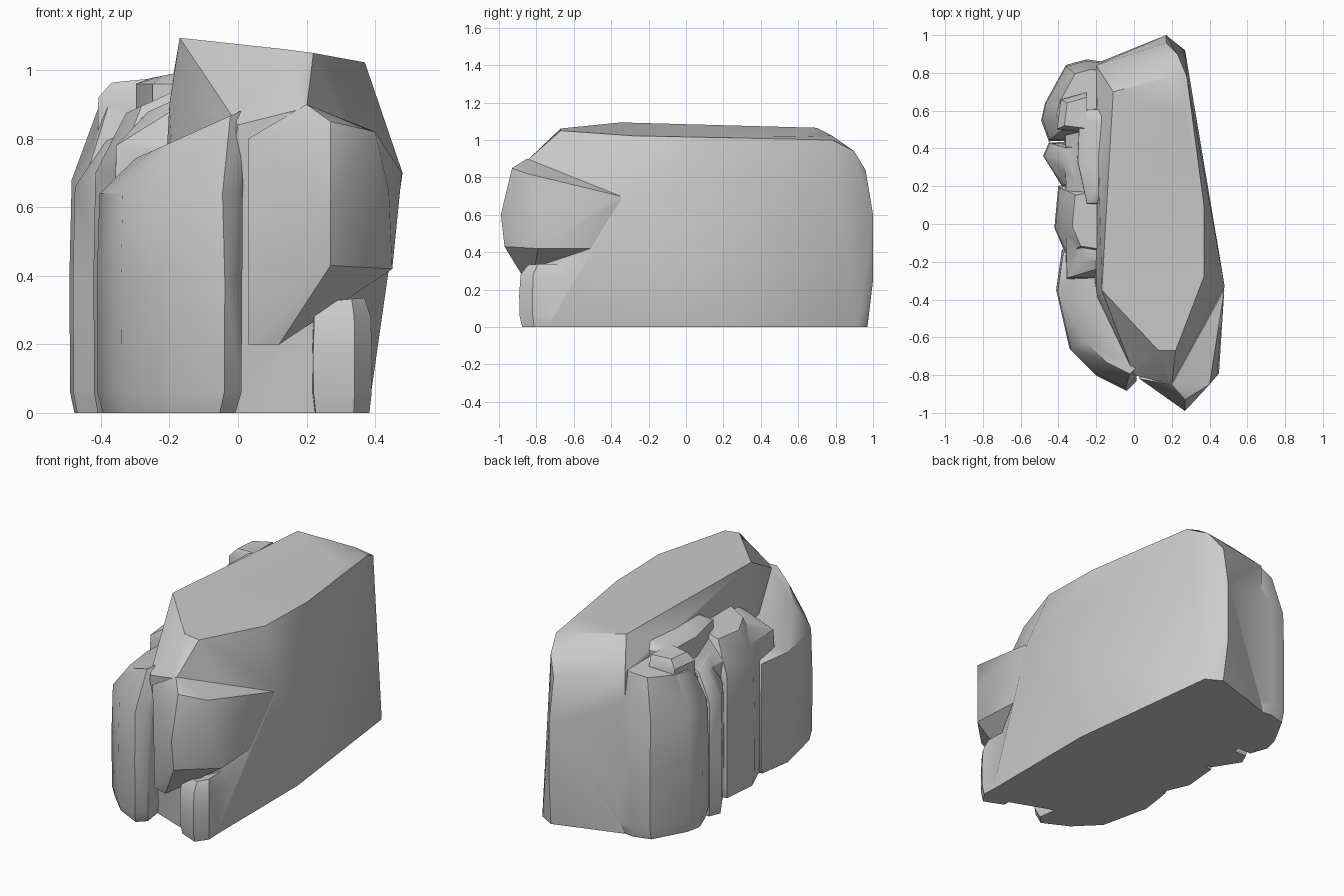
import bpy, bmesh
from mathutils import Vector

if "Cube" in bpy.data.objects:
    bpy.data.objects.remove(bpy.data.objects["Cube"])


def hull(name, pts):
    """One convex faceted stone chunk from its corner points."""
    bm = bmesh.new()
    for p in pts:
        bm.verts.new(p)
    res = bmesh.ops.convex_hull(bm, input=bm.verts)
    junk = {v for v in res["geom_interior"] + res["geom_unused"]
            if isinstance(v, bmesh.types.BMVert)}
    bmesh.ops.delete(bm, geom=list(junk), context='VERTS')
    bmesh.ops.recalc_face_normals(bm, faces=bm.faces)
    me = bpy.data.meshes.new(name)
    bm.to_mesh(me)
    bm.free()
    ob = bpy.data.objects.new(name, me)
    bpy.context.collection.objects.link(ob)
    return ob


def column(name, outline, shoulder, top, lean=.06, slope=.45, base=0.0):
    """Upright chunk: undercut foot, straight wall, crown leaning into the slab."""
    ring = [Vector(p) for p in outline]
    c = sum(ring, Vector((0, 0))) / len(ring)
    pts = []
    for z, s in ((base, .92), (base + .06, 1), (shoulder * .6, 1.01), (shoulder, .97)):
        pts += [(*(c + (p - c) * s), z) for p in ring]
    for p in ring:
        q = c + (p - c) * .75
        pts.append((q.x + lean, q.y, top + slope * (q.x - c.x)))
    return hull(name, pts)


# main slab: plateau ring tilting down to the right, base ring, side corners
plateau = [(-.17, -.35), (-.11, .7), (.2, .78), (.27, .58), (.37, .1),
           (.37, -.28), (.22, -.67), (.13, -.67)]
base = [(-.15, -.65), (.22, -.79), (.38, -.74), (.38, 0), (.27, .92),
        (.18, .97), (-.2, .85), (-.25, 0)]
sides = [(.48, -.33, .7), (.2, -.85, .89), (0, -.8, .84), (.28, .78, 1),
         (.23, .9, .94), (.17, .96, .84), (.17, 1, .6), (.17, 1, .25),
         (-.2, .84, .92), (-.2, -.35, .9)]
core = hull("boulder", [(x, y, 1.065 - .13 * x - .02 * y) for x, y in plateau]
            + [(x, y, 0) for x, y in base] + sides)

# overhanging front-right nose, its left flank sloping into the front crevice
nose = hull("front_nose", [
    (.2, -.85, .9), (.27, -.93, .85), (.4, -.85, .82), (.478, -.35, .7),
    (.27, -.99, .6), (.44, -.8, .65), (.27, -.97, .43), (.45, -.79, .42),
    (.03, -.82, .8), (.03, -.8, .2), (.12, -.83, .2), (.42, -.3, .42)])

# foot under the nose
foot = column("front_foot", [(.22, -.84), (.34, -.89), (.39, -.82), (.38, -.5), (.2, -.5)],
              .28, .33, 0, .1)

# front-left rounded buttress
buttress = column("front_buttress", [
    (-.38, -.14), (-.41, -.35), (-.34, -.66), (-.2, -.8), (-.04, -.88),
    (.01, -.83), (-.1, -.1)], .64, .81)

# ribs along the left side, with the wall behind them
rib = column("left_rib", [(-.36, -.16), (-.42, -.02), (-.4, .2), (-.15, .24), (-.1, -.2)],
             .7, .92)
thin = column("thin_rib", [(-.38, .2), (-.48, .36), (-.45, .43), (-.2, .44), (-.2, .2)],
              .66, .84)
wall = column("rib_wall", [(-.36, -.3), (-.37, .6), (-.05, .6), (-.05, -.3)], .78, .93)

# back-left column
back = column("back_column", [
    (-.45, .44), (-.49, .55), (-.47, .64), (-.36, .84), (-.25, .87), (-.12, .85),
    (-.15, .45)], .68, .91, .04, .2)

# raised block and ledge on the left shoulder
block = column("shoulder_block", [(-.41, .5), (-.39, .66), (-.25, .7), (-.25, .48)],
               .92, .97, .02, .1, .7)
ledge = column("shoulder_ledge", [(-.3, .33), (-.29, .61), (-.1, .62), (-.1, .1), (-.25, .1)],
               .96, .99, .02, .2, .7)

# fuse the chunks into one solid
parts = [nose, foot, buttress, rib, thin, wall, back, block, ledge]
bpy.context.view_layer.objects.active = core
for p in parts:
    m = core.modifiers.new(p.name, 'BOOLEAN')
    m.operation = 'UNION'
    m.solver = 'EXACT'
    m.object = p
    bpy.ops.object.modifier_apply(modifier=m.name)
for p in parts:
    bpy.data.objects.remove(p)

# soften shallow facets, keep cracks sharp
core.select_set(True)
bpy.ops.object.shade_smooth_by_angle(angle=0.6)
